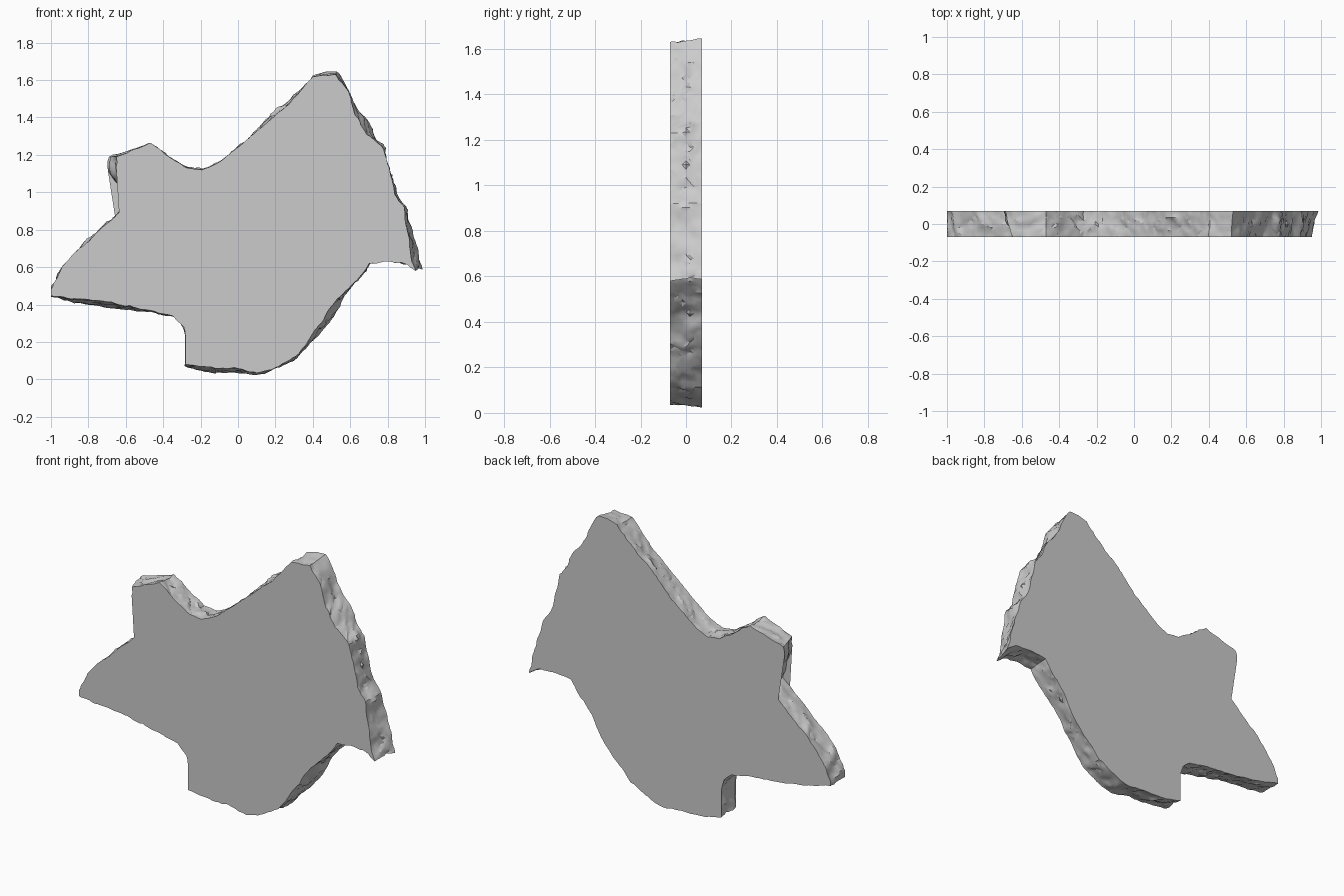
import bpy, bmesh, math
from mathutils import Vector, noise

if "Cube" in bpy.data.objects:
    bpy.data.objects.remove(bpy.data.objects["Cube"], do_unlink=True)

HALF = 0.07          # half thickness of the slab
STEP = 0.02          # spacing of points along the broken rim
ROWS = 8             # strips across the rim

# Outline of the front face (x, z), clockwise from the left tip
OUTLINE = [
    (-1, .48), (-.95, .58), (-.86, .69), (-.59, .93), (-.62, 1.04), (-.65, 1.12),
    (-.65, 1.19), (-.55, 1.23), (-.47, 1.26), (-.42, 1.23), (-.36, 1.18), (-.27, 1.13),
    (-.19, 1.12), (-.12, 1.15), (0, 1.24), (.13, 1.35), (.28, 1.48), (.4, 1.62),
    (.52, 1.63), (.59, 1.54), (.62, 1.43), (.69, 1.31), (.78, 1.23), (.81, 1.11),
    (.84, .99), (.89, .92), (.91, .77), (.93, .63), (.95, .58), (.89, .62), (.8, .63),
    (.7, .62), (.64, .53), (.56, .46), (.48, .36), (.4, .24), (.31, .12), (.2, .06),
    (.1, .03), (-.02, .06), (-.12, .06), (-.28, .08), (-.27, .19), (-.29, .28),
    (-.35, .34), (-.58, .39), (-.74, .42), (-.95, .44), (-1, .45),
]

# Places where the back face reaches further out: centre, shift, radius
FLARES = [
    ((-.66, 1.14), (-.05, 0), .12),
    ((-.72, .41), (0, -.03), .2),
    ((-.1, .06), (0, -.025), .2),
    ((.46, .33), (.03, -.025), .16),
    ((.94, .65), (.04, .01), .2),
    ((.66, 1.36), (.04, .01), .12),
    ((.5, 1.63), (.01, .02), .1),
    ((.2, 1.42), (-.015, .015), .15),
]


def resample(points, step):
    """Split every side of a closed outline into short pieces."""
    result = []
    for i, point in enumerate(points):
        a, b = Vector(point), Vector(points[(i + 1) % len(points)])
        count = max(1, round((b - a).length / step))
        result += [a.lerp(b, k / count) for k in range(count)]
    return result


def back_shift(p):
    total = Vector((0, 0))
    for centre, shift, radius in FLARES:
        weight = math.exp(-((p - Vector(centre)).length / radius) ** 2)
        total += Vector(shift) * weight
    return total


def roughness(p, y, middle):
    """Chipped rim: coarse steps plus fine slanted grain."""
    coarse = noise.noise(Vector((p.x * 14, y * 12, p.y * 14)))
    fine = noise.noise(Vector((p.x * 38 + y * 20, y * 25, p.y * 38 - y * 20)))
    return coarse * (.006 + .010 * middle) + fine * (.006 + .005 * middle)


def build_slab():
    rim = resample(OUTLINE, STEP)
    n = len(rim)
    bm = bmesh.new()
    rings = []
    for row in range(ROWS + 1):
        t = row / ROWS
        y = HALF * (2 * t - 1)
        middle = math.sin(math.pi * t)
        ring = []
        for i, p in enumerate(rim):
            tangent = (rim[(i + 1) % n] - rim[i - 1]).normalized()
            outward = Vector((-tangent.y, tangent.x))
            q = p + back_shift(p) * t + outward * roughness(p, y, middle)
            q.x = min(max(q.x, -1), 1)
            ring.append(bm.verts.new((q.x, y, max(q.y, 0))))
        rings.append(ring)
    # Broken rim
    for lower, upper in zip(rings, rings[1:]):
        for i in range(n):
            j = (i + 1) % n
            bm.faces.new((lower[i], lower[j], upper[j], upper[i]))
    # Flat front and back
    bm.faces.new(rings[0])
    bm.faces.new(list(reversed(rings[-1])))
    bmesh.ops.triangulate(bm, faces=bm.faces[:])
    bmesh.ops.recalc_face_normals(bm, faces=bm.faces[:])
    mesh = bpy.data.meshes.new("stone_shard")
    bm.to_mesh(mesh)
    bm.free()
    return mesh


# Plain grey stone
stone = bpy.data.materials.new("grey stone")
stone.use_nodes = True
grey = (.6, .6, .6, 1)
stone.diffuse_color = grey
stone.node_tree.nodes["Principled BSDF"].inputs["Base Color"].default_value = grey

shard = bpy.data.objects.new("stone_shard", build_slab())
shard.data.materials.append(stone)
bpy.context.collection.objects.link(shard)
bpy.context.view_layer.objects.active = shard
shard.select_set(True)
bpy.ops.object.shade_smooth_by_angle(angle=math.radians(30))
